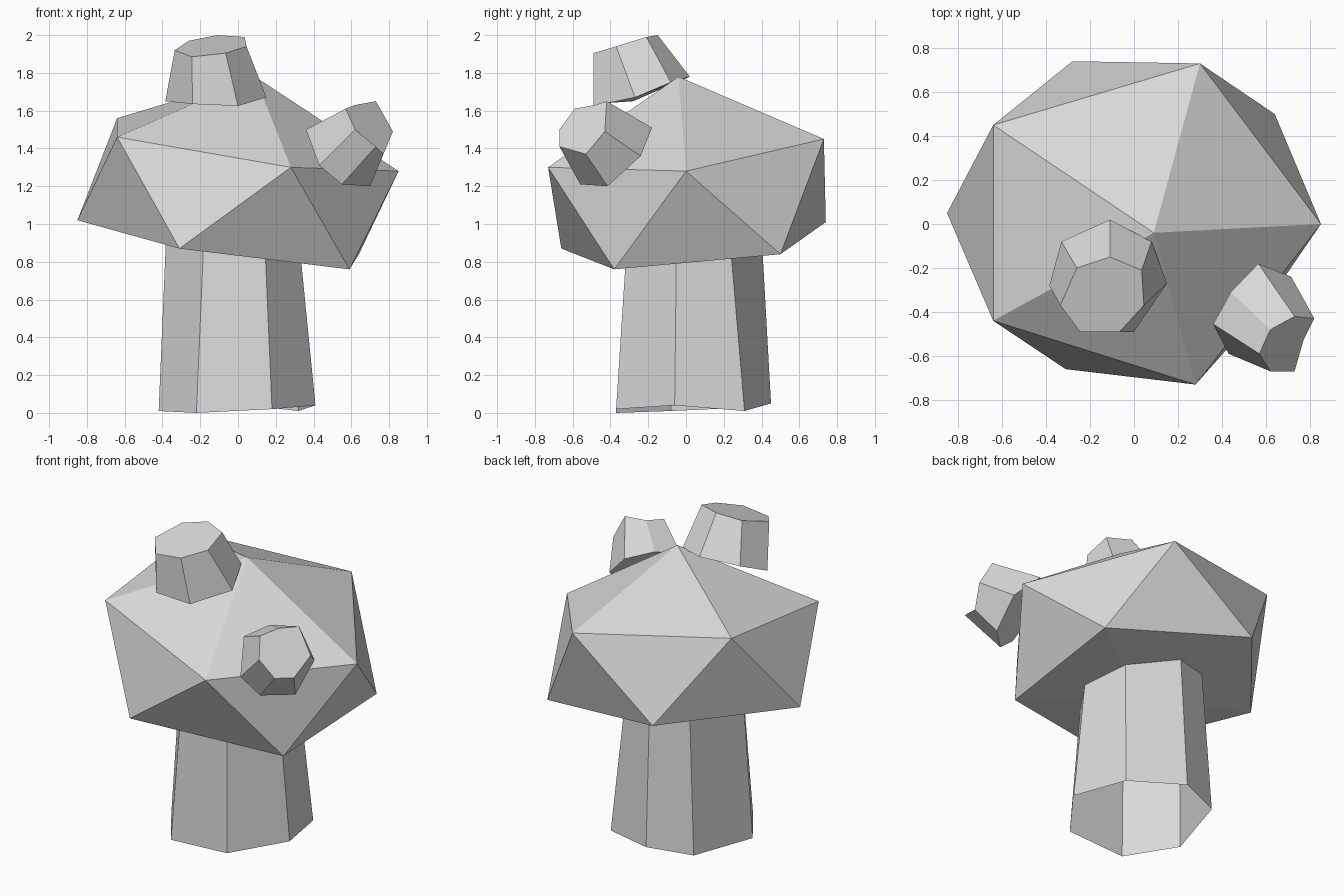
import bpy
import bmesh

default_cube = bpy.data.objects.get("Cube")
if default_cube:
    bpy.data.objects.remove(default_cube, do_unlink=True)


def make_material(name, colour):
    material = bpy.data.materials.new(name)
    material.use_nodes = True
    material.diffuse_color = colour
    material.node_tree.nodes["Principled BSDF"].inputs["Base Color"].default_value = colour
    return material


grey = make_material("plain grey", (0.7, 0.7, 0.7, 1.0))


def add_object(name, bm):
    """Turn a bmesh into a flat shaded object."""
    bmesh.ops.recalc_face_normals(bm, faces=bm.faces)
    mesh = bpy.data.meshes.new(name)
    bm.to_mesh(mesh)
    bm.free()
    mesh.materials.append(grey)
    scene_object = bpy.data.objects.new(name, mesh)
    bpy.context.collection.objects.link(scene_object)
    return scene_object


def add_ring(bm, points):
    return [bm.verts.new(point) for point in points]


def add_tapered_prism(name, base, tip, capped):
    """Rough hewn prism lofted between two matching rings of corners."""
    bm = bmesh.new()
    lower = add_ring(bm, base)
    upper = add_ring(bm, tip)
    count = len(lower)
    for i in range(count):
        j = (i + 1) % count
        bm.faces.new((lower[i], lower[j], upper[j], upper[i]))
    if capped:
        bm.faces.new(upper)
        bm.faces.new(lower[::-1])
    return add_object(name, bm)


def add_faceted_cap(name, apex, upper_points, lower_points, bottom):
    """Squashed twenty-sided solid made from two staggered rings and two poles."""
    bm = bmesh.new()
    top, low = add_ring(bm, (apex, bottom))
    upper = add_ring(bm, upper_points)
    lower = add_ring(bm, lower_points)
    count = len(upper)
    for i in range(count):
        j = (i + 1) % count
        bm.faces.new((top, upper[i], upper[j]))
        bm.faces.new((upper[i], lower[i], upper[j]))
        bm.faces.new((lower[i], lower[j], upper[j]))
        bm.faces.new((low, lower[j], lower[i]))
    return add_object(name, bm)


# Stem: open tapered tube running up into the cap
add_tapered_prism(
    "stem",
    base=[(-0.42, -0.08, 0.01), (-0.22, -0.37, 0), (0.18, -0.37, 0.02),
          (0.41, -0.06, 0.04), (0.32, 0.31, 0.01), (-0.03, 0.45, 0.05),
          (-0.3, 0.35, 0.03)],
    tip=[(-0.38, -0.04, 0.95), (-0.18, -0.31, 0.95), (0.14, -0.31, 0.95),
         (0.32, -0.05, 0.95), (0.26, 0.23, 0.95), (-0.02, 0.4, 0.95),
         (-0.25, 0.32, 0.95)],
    capped=False,
)

# Large tilted cap with a nearly flat underside
add_faceted_cap(
    "cap",
    apex=(0.09, -0.04, 1.78),
    upper_points=[(0.85, 0, 1.28), (0.3, 0.73, 1.45), (-0.64, 0.45, 1.56),
                  (-0.64, -0.44, 1.46), (0.28, -0.73, 1.3)],
    lower_points=[(0.64, 0.5, 0.84), (-0.28, 0.74, 1.01), (-0.85, 0.05, 1.02),
                  (-0.31, -0.66, 0.87), (0.59, -0.38, 0.76)],
    bottom=(-0.02, 0, 0.84),
)

# Small blunt lumps growing out of the cap
add_tapered_prism(
    "top_lump",
    base=[(-0.11, 0.02, 1.78), (0.08, -0.08, 1.75), (0.15, -0.27, 1.67),
          (0, -0.49, 1.625), (-0.24, -0.49, 1.635), (-0.385, -0.28, 1.65),
          (-0.33, -0.08, 1.74)],
    tip=[(-0.11, -0.15, 2), (0.035, -0.21, 1.99), (0.045, -0.37, 1.94),
         (-0.065, -0.49, 1.905), (-0.245, -0.49, 1.885), (-0.335, -0.37, 1.92),
         (-0.26, -0.2, 1.97)],
    capped=True,
)
add_tapered_prism(
    "side_lump",
    base=[(0.565, -0.18, 1.51), (0.715, -0.24, 1.36), (0.7, -0.415, 1.2),
          (0.55, -0.56, 1.21), (0.43, -0.59, 1.31), (0.36, -0.455, 1.5),
          (0.44, -0.31, 1.54)],
    tip=[(0.73, -0.42, 1.65), (0.82, -0.43, 1.49), (0.77, -0.53, 1.37),
         (0.73, -0.67, 1.41), (0.62, -0.67, 1.5), (0.57, -0.59, 1.61),
         (0.62, -0.48, 1.63)],
    capped=True,
)
